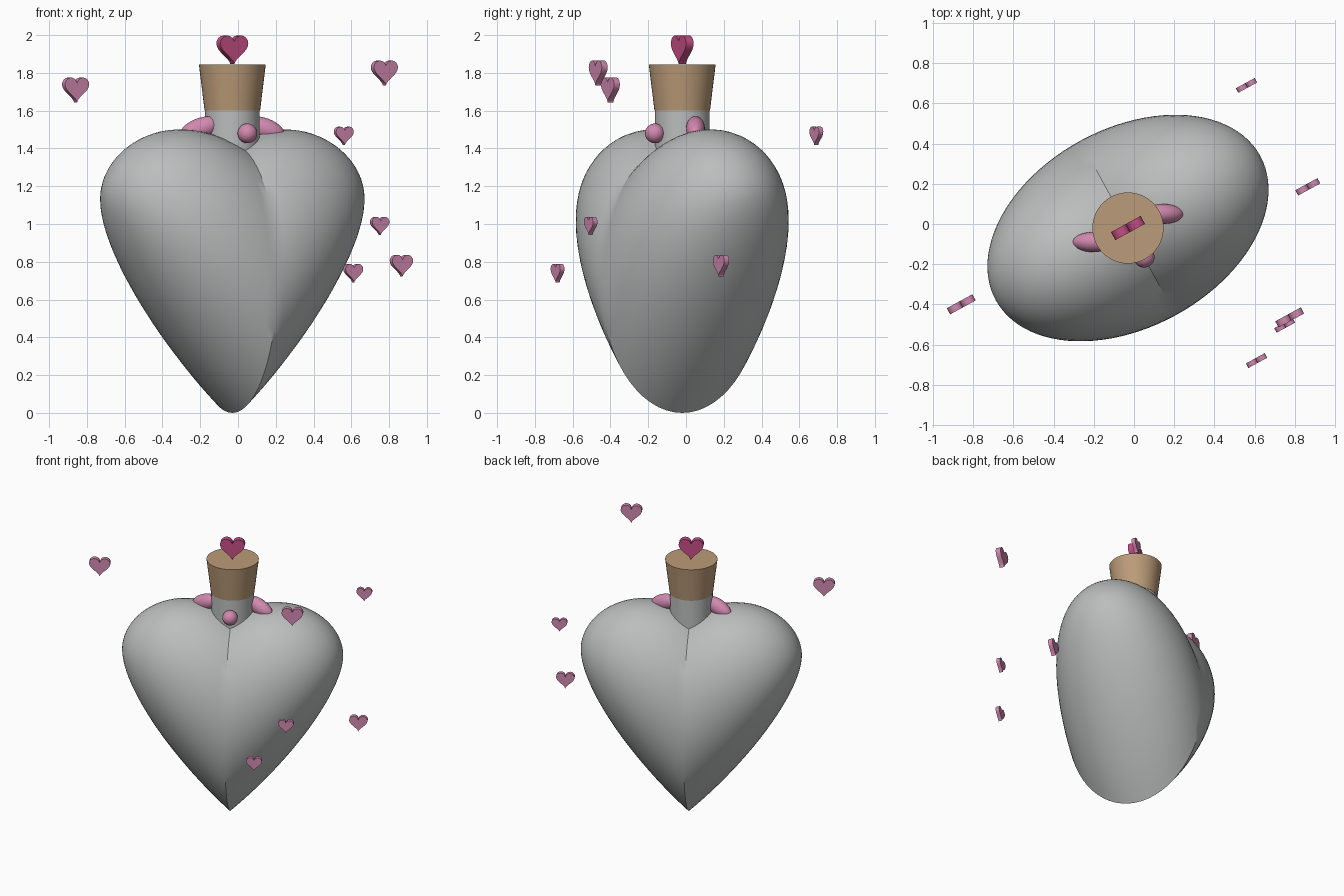
import bpy, bmesh, math
from mathutils import Matrix, Vector

if "Cube" in bpy.data.objects:
    bpy.data.objects.remove(bpy.data.objects["Cube"])

TURN = Matrix.Rotation(math.radians(28.6), 4, 'Z')
CENTRE = Vector((-0.03, -0.02, 0))


def material(name, rgb):
    m = bpy.data.materials.new(name)
    m.use_nodes = True
    m.diffuse_color = (*rgb, 1)
    m.node_tree.nodes["Principled BSDF"].inputs["Base Color"].default_value = (*rgb, 1)
    return m


GLASS = material("grey glass", (0.50, 0.51, 0.51))
CORK = material("cork brown", (0.50, 0.33, 0.19))
PINK = material("soft pink", (0.64, 0.25, 0.43))
ROSE = material("deep rose", (0.55, 0.075, 0.23))


def finish(name, bm, mat, matrix, angle=35):
    """Turn a bmesh into a smooth object with sharp edges kept."""
    bmesh.ops.recalc_face_normals(bm, faces=bm.faces)
    mesh = bpy.data.meshes.new(name)
    bm.to_mesh(mesh)
    bm.free()
    mesh.materials.append(mat)
    obj = bpy.data.objects.new(name, mesh)
    bpy.context.collection.objects.link(obj)
    obj.matrix_world = matrix
    bpy.ops.object.select_all(action='DESELECT')
    obj.select_set(True)
    bpy.context.view_layer.objects.active = obj
    bpy.ops.object.shade_smooth_by_angle(angle=math.radians(angle))
    return obj


def bottle_body():
    """Elliptical slices across the width, following a heart outline."""
    bm = bmesh.new()
    half, depth, slices, sides = 0.75, 0.495, 24, 64
    rings = []
    for i in range(-slices + 1, slices):
        a = i / slices * math.pi / 2
        u, s = abs(math.sin(a)), math.cos(a)
        top = 1.42 - 0.43 * (1 - s) + 0.38 * u - 0.22 * u * u
        low = 0.72 * u + 0.43 * (1 - s)
        mid, tall = (top + low) / 2, (top - low) / 2
        ring = []
        for j in range(sides):
            t = j / sides * math.tau
            ring.append(bm.verts.new((half * math.sin(a), depth * s * math.cos(t),
                                      mid + tall * math.sin(t))))
        rings.append(ring)
    for r, q in zip(rings, rings[1:]):
        for j in range(sides):
            k = (j + 1) % sides
            bm.faces.new((r[j], r[k], q[k], q[j]))
    # Close both side tips
    for ring, sign in ((rings[0], -1), (rings[-1], 1)):
        tip = bm.verts.new((sign * half, 0, 1.15))
        for j in range(sides):
            bm.faces.new((ring[j], ring[(j + 1) % sides], tip))
    finish("bottle_body", bm, GLASS, Matrix.Translation(CENTRE) @ TURN, 30)


def cone(name, low, high, r1, r2, mat):
    bm = bmesh.new()
    bmesh.ops.create_cone(bm, cap_ends=True, segments=48, radius1=r1, radius2=r2,
                          depth=high - low)
    place = CENTRE + Vector((0, 0, (low + high) / 2))
    finish(name, bm, mat, Matrix.Translation(place))


def heart(name, place, width, thick, mat):
    """Flat heart plate, centred on its own height."""
    bm = bmesh.new()
    verts = []
    for i in range(40):
        t = i / 40 * math.tau
        x = 16 * math.sin(t) ** 3
        z = 13 * math.cos(t) - 5 * math.cos(2 * t) - 2 * math.cos(3 * t) - math.cos(4 * t)
        verts.append(bm.verts.new((x * width / 32, -thick / 2, (z + 2.5) * width / 32)))
    face = bm.faces.new(verts)
    out = bmesh.ops.extrude_face_region(bm, geom=[face])
    moved = [v for v in out["geom"] if isinstance(v, bmesh.types.BMVert)]
    bmesh.ops.translate(bm, verts=moved, vec=(0, thick, 0))
    finish(name, bm, mat, Matrix.Translation(place) @ TURN)


def blob(name, place, size, tilt=0):
    bm = bmesh.new()
    bmesh.ops.create_uvsphere(bm, u_segments=32, v_segments=20, radius=1)
    matrix = (Matrix.Translation(place) @ Matrix.Rotation(tilt, 4, 'Y')
              @ Matrix.Diagonal((*size, 1)))
    bmesh.ops.transform(bm, matrix=matrix, verts=bm.verts)
    finish(name, bm, PINK, Matrix.Identity(4), 60)


# Bottle and stopper
bottle_body()
cone("bottle_neck", 1.3, 1.6, 0.145, 0.145, GLASS)
cone("cork_stopper", 1.6, 1.845, 0.147, 0.177, CORK)
heart("stopper_heart", CENTRE + Vector((0, 0, 1.922)), 0.168, 0.045, ROSE)

# Bow: two loops on opposite sides of the neck and a round knot
for side, label in ((-1, "right"), (1, "left")):
    offset = Vector((0.17 * side, 0.07 * side, 1.505))
    blob("bow_loop_" + label, CENTRE + offset, (0.112, 0.05, 0.056),
         math.radians(20 * side))
blob("bow_knot", Vector((0.05, -0.165, 1.48)), (0.052, 0.052, 0.052))

# Floating hearts: x, y, z, width
FLOATING = [
    (-0.86, -0.40, 1.71, 0.145),
    (0.775, -0.465, 1.80, 0.145),
    (0.56, 0.69, 1.467, 0.107),
    (0.75, -0.505, 0.99, 0.105),
    (0.865, 0.185, 0.78, 0.125),
    (0.61, -0.68, 0.74, 0.107),
]
for n, (x, y, z, w) in enumerate(FLOATING, 1):
    heart(f"floating_heart_{n}", Vector((x, y, z)), w, w * 0.24, PINK)
